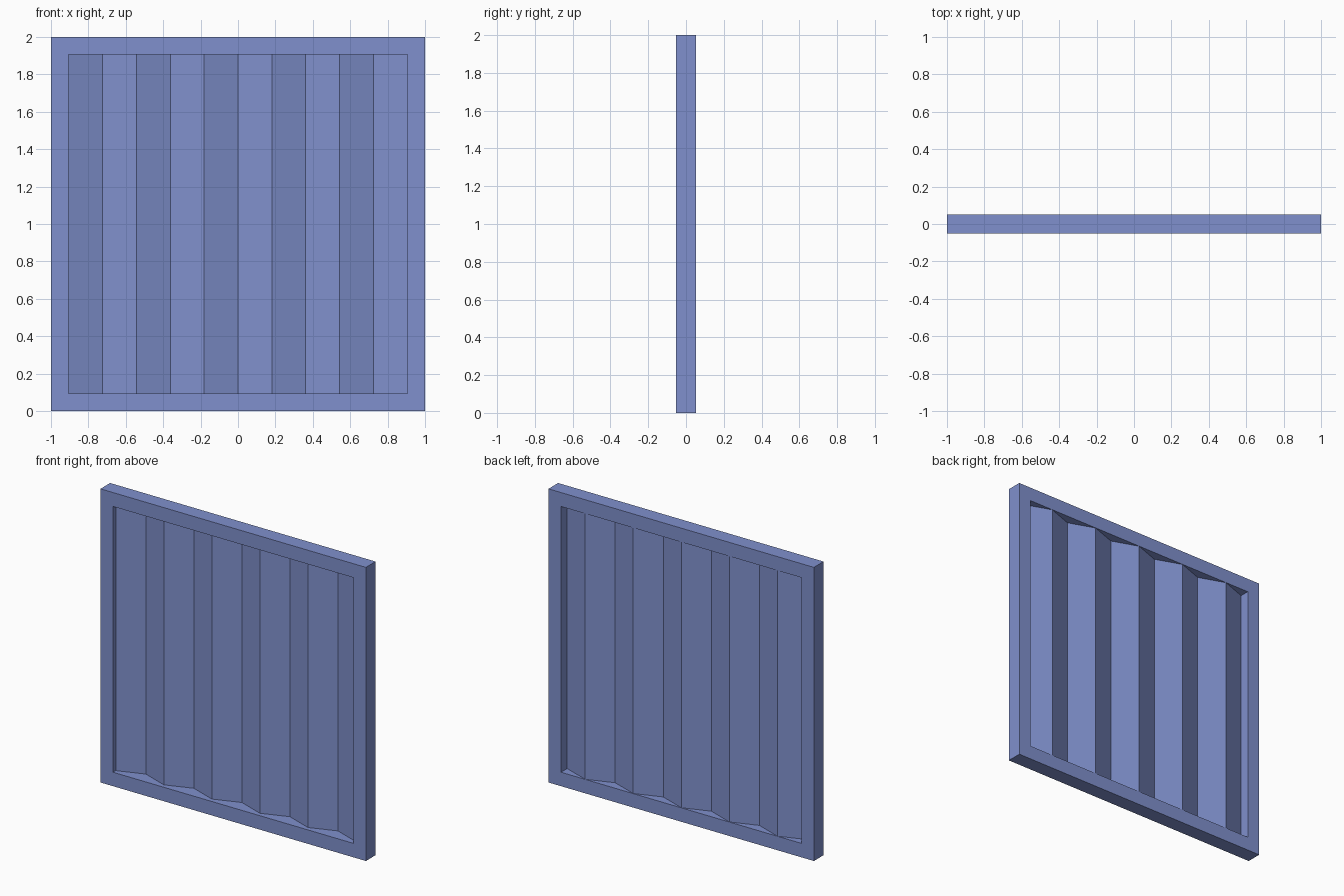
import bpy
import bmesh

cube = bpy.data.objects.get("Cube")
if cube:
    bpy.data.objects.remove(cube)

HALF = 1.0        # outer half width
INNER = 0.905     # opening half width
DEPTH = 0.052     # frame half depth
FOLDS = 10        # flat strips across the panel

blue = bpy.data.materials.new("soft blue")
blue.use_nodes = True
colour = (0.215, 0.28, 0.61, 1)
blue.diffuse_color = colour
blue.node_tree.nodes["Principled BSDF"].inputs["Base Color"].default_value = colour


def make_object(name, bm):
    bmesh.ops.recalc_face_normals(bm, faces=bm.faces)
    mesh = bpy.data.meshes.new(name)
    bm.to_mesh(mesh)
    bm.free()
    mesh.materials.append(blue)
    obj = bpy.data.objects.new(name, mesh)
    bpy.context.collection.objects.link(obj)
    return obj


# Mitred square frame: a rectangular section carried round four corners
bm = bmesh.new()
section = [(HALF, -DEPTH), (HALF, DEPTH), (INNER, DEPTH), (INNER, -DEPTH)]
corners = [(-1, -1), (1, -1), (1, 1), (-1, 1)]
rings = [[bm.verts.new((sx * r, y, 1 + sz * r)) for r, y in section]
         for sx, sz in corners]
for i in range(4):
    a, b = rings[i], rings[(i + 1) % 4]
    for j in range(4):
        k = (j + 1) % 4
        bm.faces.new((a[j], a[k], b[k], b[j]))
make_object("frame", bm)

# Folded sheet: zigzag outline with a thin wall, pulled up the opening
bm = bmesh.new()
xs = [INNER * (2 * i / FOLDS - 1) for i in range(FOLDS + 1)]
front = [(x, 0.042 if i % 2 else -0.023) for i, x in enumerate(xs)]
back = [(x, y + 0.009) for x, y in front]
strips = []
for line in (front, back):
    strips.append([[bm.verts.new((x, y, 1 + s * INNER)) for x, y in line]
                   for s in (-1, 1)])
(f_low, f_top), (b_low, b_top) = strips
for i in range(FOLDS):
    for p, q in ((f_low, f_top), (f_top, b_top), (b_top, b_low), (b_low, f_low)):
        bm.faces.new((p[i], p[i + 1], q[i + 1], q[i]))
for i in (0, FOLDS):
    bm.faces.new((f_low[i], f_top[i], b_top[i], b_low[i]))
make_object("folded_panel", bm)
